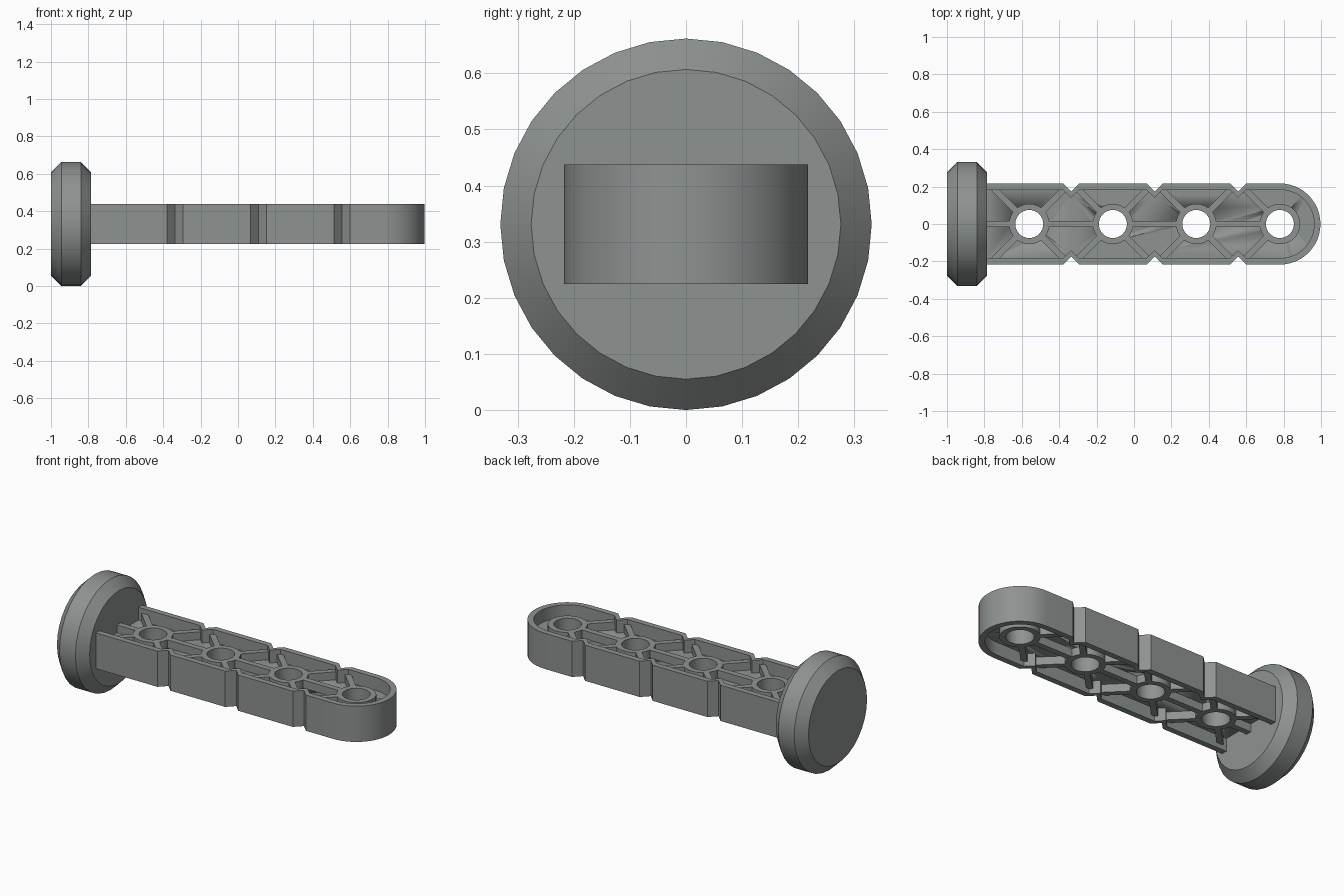
import bpy, bmesh, math
from mathutils import Matrix, Vector

cube = bpy.data.objects.get("Cube")
if cube:
    bpy.data.objects.remove(cube, do_unlink=True)

MID = 0.331                      # height of the centre line
HOLES = [-0.56, -0.113, 0.333, 0.78]
STEP = HOLES[1] - HOLES[0]
NOTCHES = [x + STEP / 2 for x in HOLES[:3]]
HALF_W, WALL, WALL_H = 0.217, 0.034, 0.213
RIB_H, RIB_W, FLOOR_H = 0.155, 0.034, 0.06
BORE, TUBE = 0.075, 0.108
START = -0.80                    # hidden inside the end disc

grey = bpy.data.materials.new("grey plastic")
grey.use_nodes = True
grey.diffuse_color = (0.27, 0.29, 0.285, 1)
grey.node_tree.nodes["Principled BSDF"].inputs["Base Color"].default_value = (0.27, 0.29, 0.285, 1)


def finish(name, bm):
    bmesh.ops.recalc_face_normals(bm, faces=bm.faces)
    mesh = bpy.data.meshes.new(name)
    bm.to_mesh(mesh)
    bm.free()
    mesh.materials.append(grey)
    obj = bpy.data.objects.new(name, mesh)
    bpy.context.collection.objects.link(obj)
    bpy.ops.object.select_all(action="DESELECT")
    obj.select_set(True)
    bpy.context.view_layer.objects.active = obj
    bpy.ops.object.shade_smooth_by_angle(angle=math.radians(30))
    return obj


def prism(bm, points, height):
    """Extrude a flat outline, centred on the middle height."""
    face = bm.faces.new([bm.verts.new((x, y, MID - height / 2)) for x, y in points])
    out = bmesh.ops.extrude_face_region(bm, geom=[face])
    verts = [v for v in out["geom"] if isinstance(v, bmesh.types.BMVert)]
    bmesh.ops.translate(bm, verts=verts, vec=(0, 0, height))


def outline(inset):
    """Notched sides with a round far end, open at the disc end."""
    y, cut = HALF_W - inset, 0.043
    side = [(START, y)]
    for x in NOTCHES:
        side += [(x - cut, y), (x, y - cut), (x + cut, y)]
    arc = [(HOLES[-1] + y * math.cos(a), y * math.sin(a))
           for a in (math.pi / 2 - math.pi * i / 24 for i in range(25))]
    return side + arc + [(x, -v) for x, v in reversed(side)]


def circle(x, r, n=32):
    return [(x + r * math.cos(2 * math.pi * i / n), r * math.sin(2 * math.pi * i / n))
            for i in range(n)]


# End disc: a chamfered profile turned around the x axis
bm = bmesh.new()
profile = [(-1, 0), (-1, 0.276), (-0.945, 0.331), (-0.84, 0.331), (-0.785, 0.276), (-0.785, 0)]
verts = [bm.verts.new((x, 0, MID + r)) for x, r in profile]
edges = [bm.edges.new(pair) for pair in zip(verts, verts[1:])]
bmesh.ops.spin(bm, geom=verts + edges, cent=(0, 0, MID), axis=(1, 0, 0),
               angle=2 * math.pi, steps=32, use_duplicate=False)
bmesh.ops.remove_doubles(bm, verts=bm.verts, dist=0.0005)
finish("end_disc", bm)

# Outer wall, following the notches
bm = bmesh.new()
prism(bm, outline(0) + outline(WALL)[::-1], WALL_H)
finish("beam_wall", bm)

# Floor web, drilled through
bm = bmesh.new()
prism(bm, outline(WALL / 2), FLOOR_H)
floor = finish("floor_web", bm)
bm = bmesh.new()
for x in HOLES:
    prism(bm, circle(x, (BORE + TUBE) / 2), 1)
cutter = finish("hole_cutter", bm)
cutter.hide_render = True
drill = floor.modifiers.new("holes", "BOOLEAN")
drill.operation, drill.solver, drill.object = "DIFFERENCE", "EXACT", cutter
bpy.context.view_layer.objects.active = floor
bpy.ops.object.modifier_apply(modifier=drill.name)
bpy.data.objects.remove(cutter, do_unlink=True)

# Tubes around the holes
for n, x in enumerate(HOLES, 1):
    bm = bmesh.new()
    loops = [[bm.verts.new((px, py, MID + z)) for px, py in circle(x, r)]
             for r, z in ((BORE, -RIB_H / 2), (TUBE, -RIB_H / 2),
                          (TUBE, RIB_H / 2), (BORE, RIB_H / 2))]
    for a, b in zip(loops, loops[1:] + loops[:1]):
        for i in range(32):
            j = (i + 1) % 32
            bm.faces.new((a[i], a[j], b[j], b[i]))
    finish(f"tube_{n}", bm)

# Ribs: a lengthwise spine and diagonals to the notches
bm = bmesh.new()


def rib(p, q):
    p, q = Vector(p), Vector(q)
    d = q - p
    m = (Matrix.Translation(((p.x + q.x) / 2, (p.y + q.y) / 2, MID))
         @ Matrix.Rotation(math.atan2(d.y, d.x), 4, "Z")
         @ Matrix.Diagonal((d.length, RIB_W, RIB_H, 1)))
    bmesh.ops.create_cube(bm, size=1, matrix=m)


near = (BORE + TUBE) / 2
for x in HOLES:
    rib((max(x - STEP + near, START), 0), (x - near, 0))
    for sx in (-1, 1):
        if sx == 1 and x == HOLES[-1]:
            continue
        for sy in (-1, 1):
            k = near * math.sqrt(0.5)
            rib((x + sx * k, sy * k), (x + sx * 0.19, sy * 0.19))
finish("ribs", bm)
